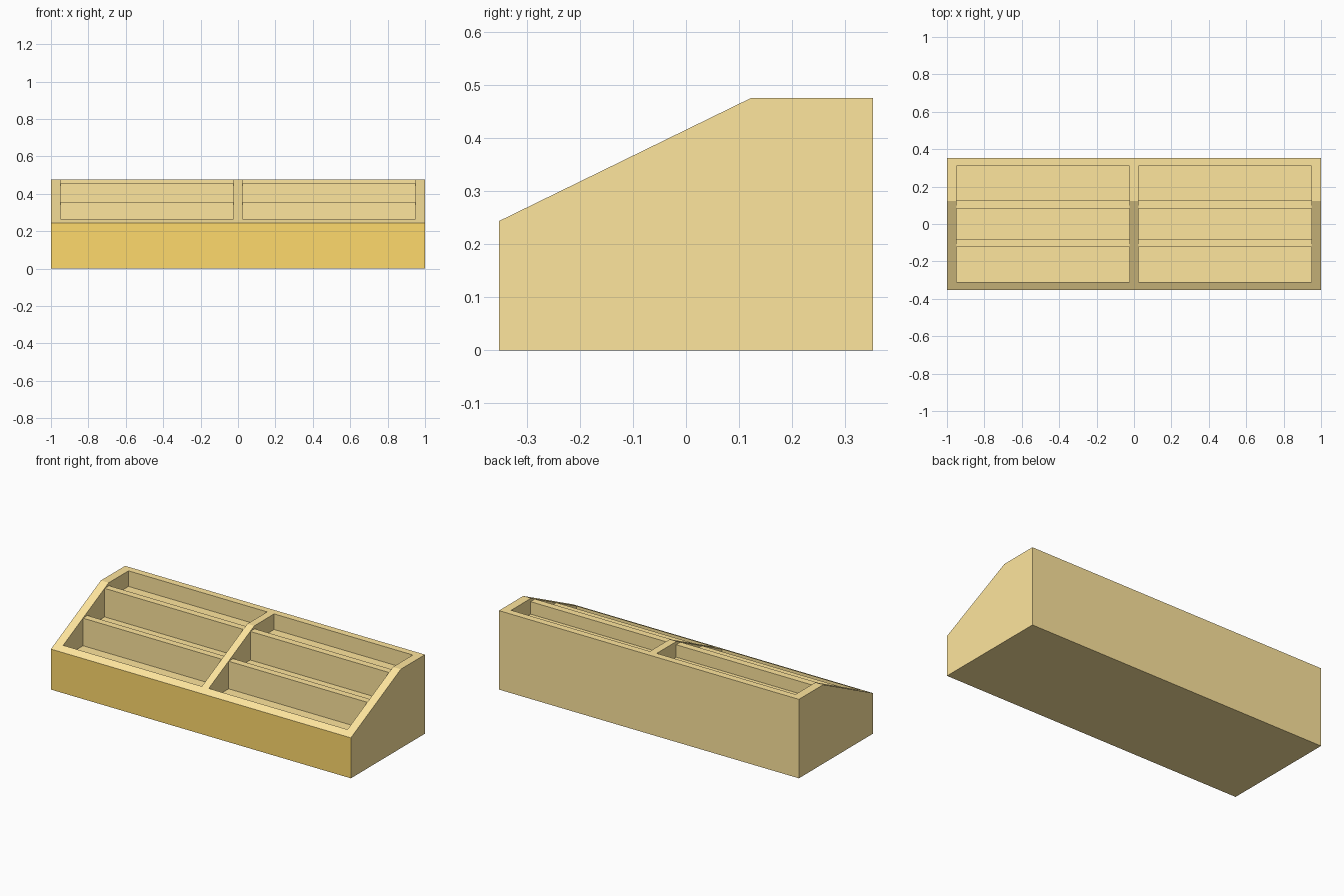
import bpy, bmesh

if "Cube" in bpy.data.objects:
    bpy.data.objects.remove(bpy.data.objects["Cube"])


def make_material(name, color):
    mat = bpy.data.materials.new(name)
    mat.diffuse_color = color
    mat.use_nodes = True
    mat.node_tree.nodes["Principled BSDF"].inputs["Base Color"].default_value = mat.diffuse_color
    return mat


def extrude_profile(name, profile, x0, x1, materials):
    """Extrude a (y, z) outline along x into a closed solid."""
    bm = bmesh.new()
    face = bm.faces.new([bm.verts.new((x0, y, z)) for y, z in profile])
    ext = bmesh.ops.extrude_face_region(bm, geom=[face])
    verts = [v for v in ext["geom"] if isinstance(v, bmesh.types.BMVert)]
    bmesh.ops.translate(bm, verts=verts, vec=(x1 - x0, 0, 0))
    bmesh.ops.recalc_face_normals(bm, faces=bm.faces)
    mesh = bpy.data.meshes.new(name)
    bm.to_mesh(mesh)
    bm.free()
    for mat in materials:
        mesh.materials.append(mat)
    obj = bpy.data.objects.new(name, mesh)
    bpy.context.collection.objects.link(obj)
    return obj


wood = make_material("pale_wood", (1.0, 0.79, 0.34, 1))
front_paint = make_material("golden_front", (1.0, 0.70, 0.15, 1))

D = 0.353                          # half depth
FLOORS = (0.19, 0.285, 0.382)      # stepped floors, front to back

# Outer body: sloping display box
body = extrude_profile("display_box", [
    (-D, 0), (D, 0), (D, 0.476), (0.122, 0.476), (-D, 0.244)],
    -1, 1, [wood, front_paint])

# Golden front panel
for poly in body.data.polygons:
    if poly.normal.y < -0.99:
        poly.material_index = 1

# Three stepped compartments per side, leaving two flat-topped dividers
f1, f2, f3 = FLOORS
bay = [(-0.311, f1), (-0.122, f1), (-0.122, 0.356), (-0.08, 0.356),
       (-0.08, f2), (0.084, f2), (0.084, 0.457), (0.126, 0.457),
       (0.126, f3), (0.311, f3), (0.311, 0.6), (-0.311, 0.6)]

bpy.context.view_layer.objects.active = body
for side, x0, x1 in (("left", -0.948, -0.023), ("right", 0.023, 0.948)):
    cutter = extrude_profile(side + "_bay_cutter", bay, x0, x1, [wood])
    cutter.hide_render = True
    mod = body.modifiers.new(side + "_bay", "BOOLEAN")
    mod.operation = "DIFFERENCE"
    mod.solver = "EXACT"
    mod.object = cutter
    bpy.ops.object.modifier_apply(modifier=mod.name)
    bpy.data.objects.remove(cutter)
